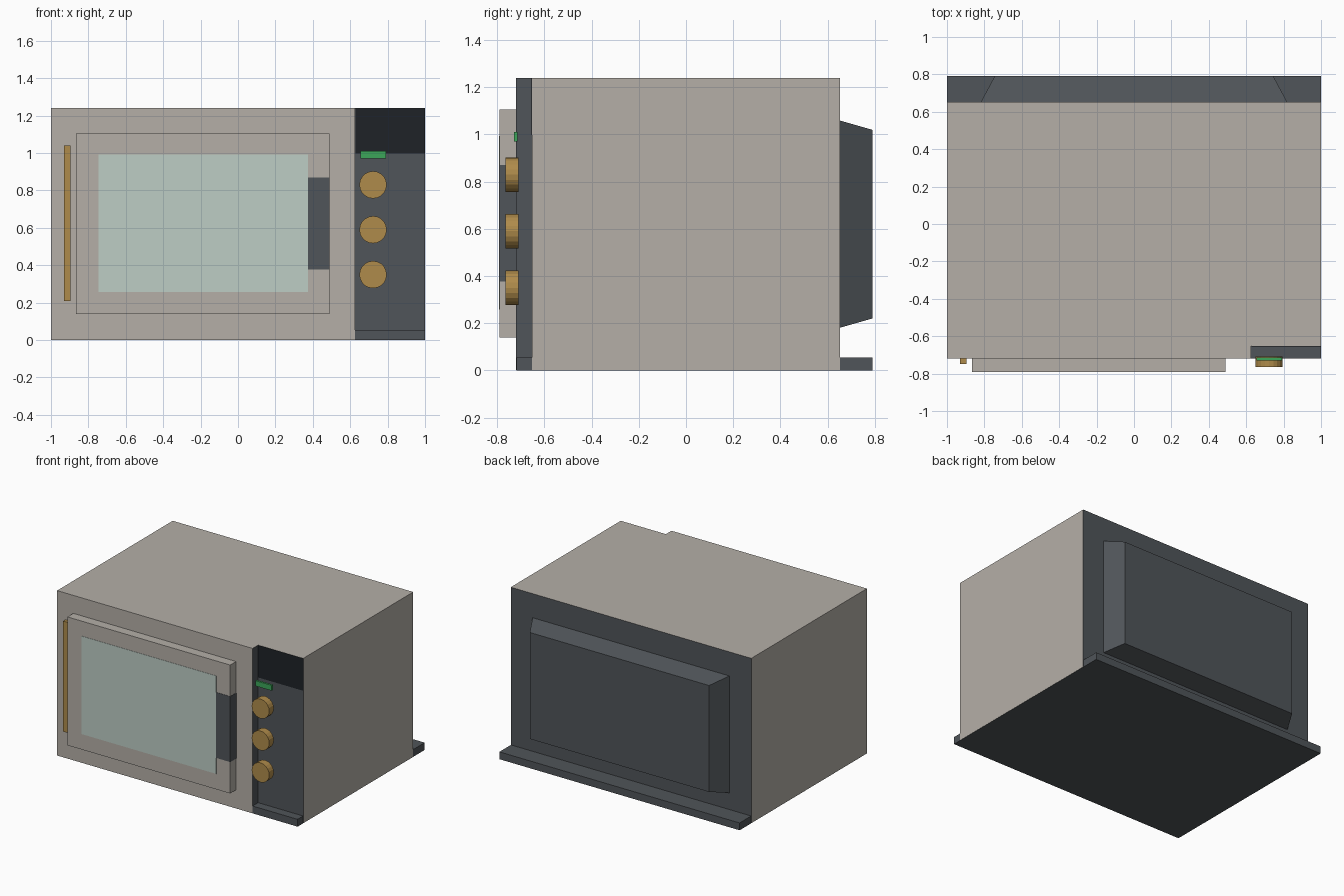
import bpy, bmesh, math

if "Cube" in bpy.data.objects:
    bpy.data.objects.remove(bpy.data.objects["Cube"])


def material(name, r, g, b):
    m = bpy.data.materials.new(name)
    m.diffuse_color = (r, g, b, 1)
    m.use_nodes = True
    m.node_tree.nodes["Principled BSDF"].inputs["Base Color"].default_value = m.diffuse_color
    return m


CASE = material("warm_grey", 0.46, 0.43, 0.39)
DARK = material("dark_grey", 0.08, 0.09, 0.10)
BLACK = material("black", 0.013, 0.016, 0.02)
GOLD = material("gold", 0.43, 0.26, 0.07)
GLASS = material("pale_glass", 0.51, 0.61, 0.56)
GREEN = material("green", 0.045, 0.38, 0.10)


def finish(name, bm, *mats):
    bmesh.ops.recalc_face_normals(bm, faces=bm.faces)
    me = bpy.data.meshes.new(name)
    bm.to_mesh(me)
    bm.free()
    for m in mats:
        me.materials.append(m)
    ob = bpy.data.objects.new(name, me)
    bpy.context.collection.objects.link(ob)
    return ob


def box(name, x, y, z, mat):
    bm = bmesh.new()
    bmesh.ops.create_cube(bm, size=1)
    for v in bm.verts:
        v.co = [lo + (c + 0.5) * (hi - lo) for c, (lo, hi) in zip(v.co, (x, y, z))]
    return finish(name, bm, mat)


# Case: plan outline with a recessed control corner, extruded upward
bm = bmesh.new()
plan = [(-1, -0.72), (0.625, -0.72), (0.625, -0.653), (1, -0.653), (1, 0.653), (-1, 0.653)]
face = bm.faces.new([bm.verts.new((x, y, 0.001)) for x, y in plan])
ext = bmesh.ops.extrude_face_region(bm, geom=[face], use_keep_orig=True)
for g in ext["geom"]:
    if isinstance(g, bmesh.types.BMVert):
        g.co.z = 1.24
bm.normal_update()
for f in bm.faces:
    c = f.calc_center_median()
    recess = c.x > 0.62 and c.x < 0.999 and c.y < -0.6
    if abs(f.normal.z) < 0.5 and (c.y > 0.65 or recess):
        f.material_index = 1
finish("case", bm, CASE, DARK)

# Base plate
box("base_plate", (-0.999, 0.999), (-0.719, 0.79), (0, 0.055), DARK)

# Tapered rear housing
bm = bmesh.new()
rings = []
for y, hx, z0, z1 in ((0.65, 0.82, 0.18, 1.06), (0.79, 0.745, 0.22, 1.02)):
    rings.append([bm.verts.new((x, y, z)) for x, z in ((-hx, z0), (hx, z0), (hx, z1), (-hx, z1))])
    bm.faces.new(rings[-1])
for i in range(4):
    j = (i + 1) % 4
    bm.faces.new((rings[0][i], rings[0][j], rings[1][j], rings[1][i]))
finish("rear_housing", bm, DARK)

# Door with window, grip and hinge bar
box("door", (-0.865, 0.488), (-0.79, -0.719), (0.14, 1.105), CASE)
box("door_window", (-0.745, 0.373), (-0.792, -0.78), (0.257, 0.993), GLASS)
box("door_grip", (0.373, 0.49), (-0.792, -0.72), (0.377, 0.87), DARK)
box("hinge_bar", (-0.93, -0.895), (-0.748, -0.719), (0.21, 1.04), GOLD)

# Control panel display and indicator
box("display", (0.627, 0.999), (-0.655, -0.65), (0.997, 1.239), BLACK)
box("indicator", (0.655, 0.79), (-0.73, -0.715), (0.97, 1.01), GREEN)

# Knobs
for i, z in enumerate((0.83, 0.59, 0.35)):
    bpy.ops.mesh.primitive_cylinder_add(vertices=20, radius=0.073, depth=0.055,
                                        location=(0.722, -0.737, z),
                                        rotation=(math.pi / 2, 0, 0))
    knob = bpy.context.object
    knob.name = f"knob_{i + 1}"
    knob.data.materials.append(GOLD)
